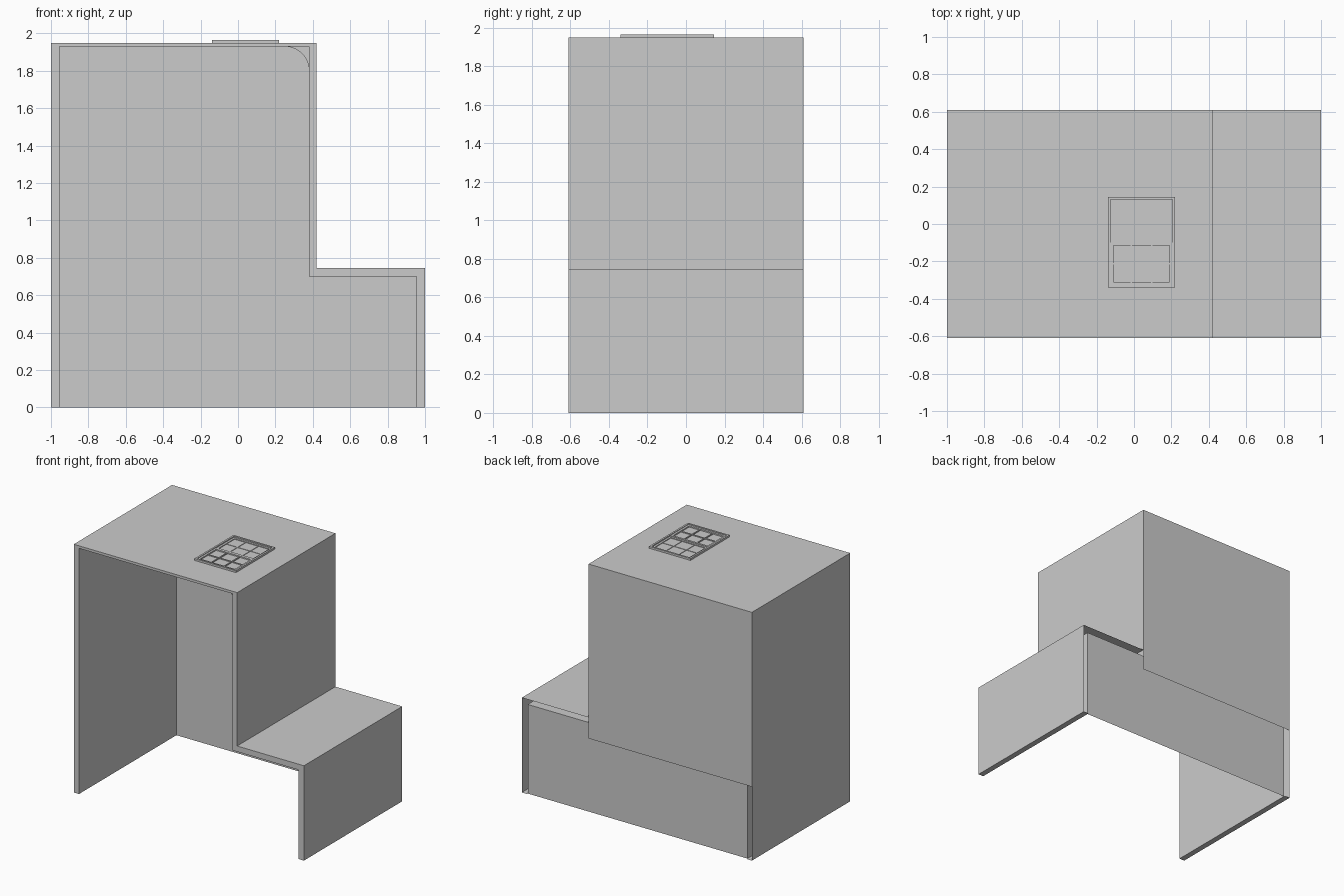
import bpy, bmesh, math

if "Cube" in bpy.data.objects:
    bpy.data.objects.remove(bpy.data.objects["Cube"])

Y0, Y1 = -0.61, 0.61
TOP = 1.95
OUTER = [(-1, 0), (-1, TOP), (0.42, TOP), (0.42, 0.745), (1, 0.745), (1, 0)]
INNER = [(-0.955, 0), (-0.955, 1.93), (0.38, 1.93), (0.38, 0.70), (0.955, 0.70), (0.955, 0)]
R = 0.13
ARC = [(0.38 - R + R * math.sin(a), 1.93 - R + R * math.cos(a))
       for a in (math.radians(90 * i / 10) for i in range(11))]
LINER = INNER[:2] + ARC + INNER[3:]


def make(name, faces):
    bm = bmesh.new()
    for f in faces:
        bm.faces.new([bm.verts.new(p) for p in f])
    bmesh.ops.remove_doubles(bm, verts=bm.verts, dist=1e-5)
    me = bpy.data.meshes.new(name)
    bm.to_mesh(me)
    bm.free()
    ob = bpy.data.objects.new(name, me)
    bpy.context.collection.objects.link(ob)
    return ob


def sweep(profile, y0, y1, outward=False):
    """Sheet swept along y; normals point into the room unless outward."""
    faces = []
    for (ax, az), (bx, bz) in zip(profile, profile[1:]):
        f = [(ax, y0, az), (ax, y1, az), (bx, y1, bz), (bx, y0, bz)]
        faces.append(f[::-1] if outward else f)
    return faces


def flat(profile, y):
    return [(x, y, z) for x, z in profile]


def box(x0, x1, y0, y1, z0, z1):
    a, b, c, d = (x0, y0), (x1, y0), (x1, y1), (x0, y1)
    lo = [(x, y, z0) for x, y in (a, b, c, d)]
    hi = [(x, y, z1) for x, y in (a, b, c, d)]
    sides = [[lo[i], lo[(i + 1) % 4], hi[(i + 1) % 4], hi[i]] for i in range(4)]
    return [lo[::-1], hi] + sides


def border(x0, x1, y0, y1, z0, z1, w):
    return (box(x0, x1, y0, y0 + w, z0, z1) + box(x0, x1, y1 - w, y1, z0, z1)
            + box(x0, x0 + w, y0 + w, y1 - w, z0, z1)
            + box(x1 - w, x1, y0 + w, y1 - w, z0, z1))


# outer skin: stepped walls and roof, open at the rear edge of the step
make("outer_shell", sweep(OUTER, Y0, Y1, True))

# front rim between the two skins, with its short square return
rim = [[(*o0[:1], Y0, o0[1]), (i0[0], Y0, i0[1]), (i1[0], Y0, i1[1]), (o1[0], Y0, o1[1])]
       for o0, o1, i0, i1 in zip(OUTER, OUTER[1:], INNER, INNER[1:])]
rim += sweep(INNER, Y0, -0.56)
rim.append(flat([INNER[2]] + ARC[::-1], -0.56))
make("front_rim", rim)

# inner skin with a rounded ceiling corner, closed by the rear panel
make("inner_liner", sweep(LINER, -0.56, 0.60))
make("inner_back_panel", [flat(LINER, 0.60)])

# outer rear plate covers only the tower
make("upper_back_plate", [flat([(-1, 0.58), (-1, TOP), (0.42, TOP), (0.42, 0.58)], Y1)])

# undersides of the two side walls
make("wall_feet", [[(a, Y0, 0), (a, Y1, 0), (b, Y1, 0), (b, Y0, 0)]
                   for a, b in ((-1, -0.955), (0.955, 1))])

# roof window: surround and two sashes of three by two panes
make("window_frame", border(-0.14, 0.22, -0.34, 0.145, TOP, 1.965, 0.014))


def sash(name, y0, y1, z1):
    x0, x1, w, m = -0.126, 0.206, 0.016, 0.004
    faces = border(x0, x1, y0, y1, TOP, z1, w)
    for i in (1, 2):
        x = x0 + (x1 - x0) * i / 3
        faces += box(x - m, x + m, y0 + w, y1 - w, TOP, z1 - 0.002)
    y = (y0 + y1) / 2
    faces += box(x0 + w, x1 - w, y - m, y + m, TOP, z1 - 0.003)
    make(name, faces)


sash("front_sash", -0.326, -0.098, 1.960)
sash("rear_sash", -0.098, 0.131, 1.956)
